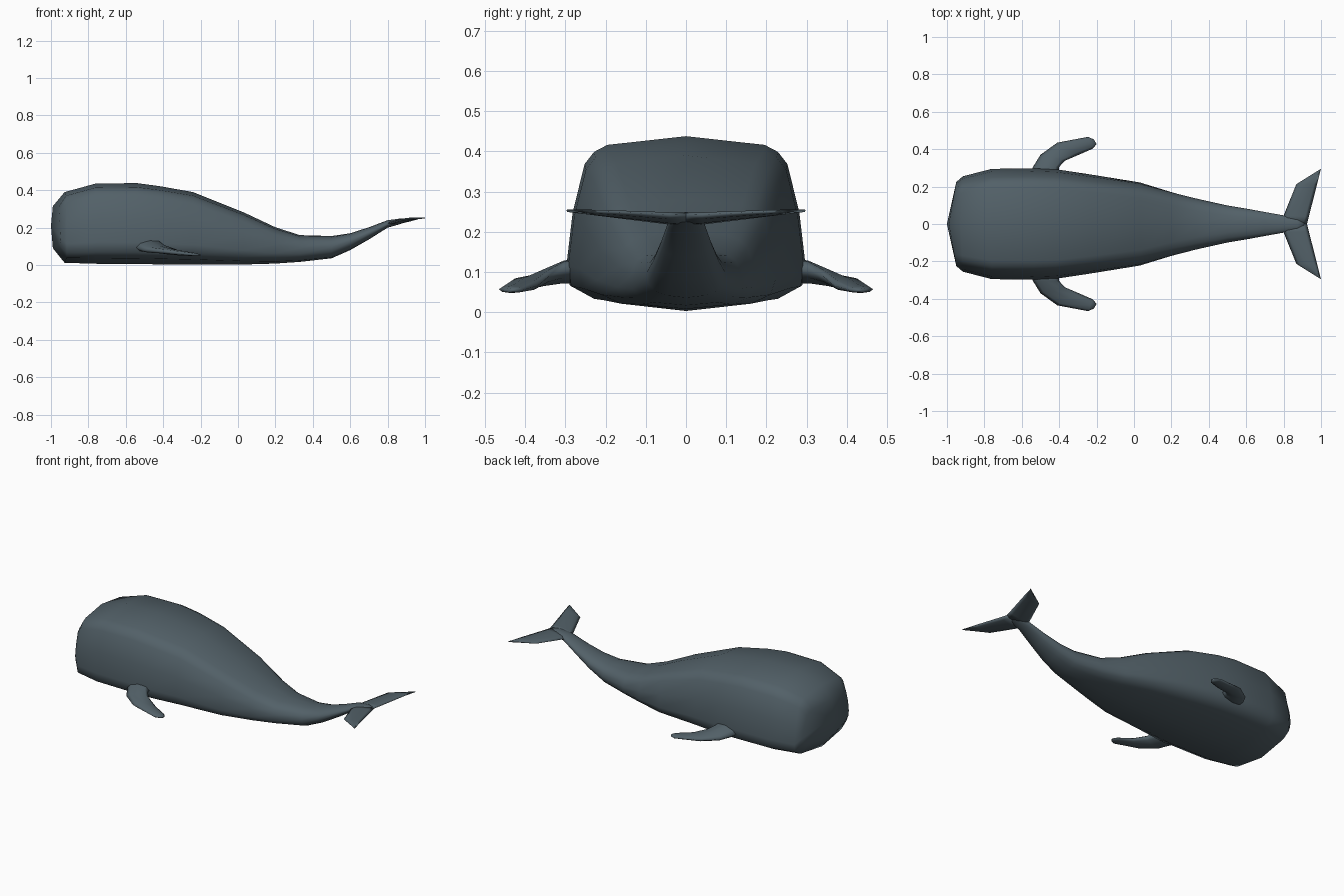
import bpy, bmesh, math
from mathutils import Vector

if "Cube" in bpy.data.objects:
    bpy.data.objects.remove(bpy.data.objects["Cube"])

skin = bpy.data.materials.new("dark slate skin")
skin.diffuse_color = (0.085, 0.118, 0.138, 1)
skin.use_nodes = True
skin.node_tree.nodes["Principled BSDF"].inputs["Base Color"].default_value = skin.diffuse_color


def loft(name, rings, mirror=False):
    """Bridge equal-sized rings, cap both ends, shade smooth."""
    bm = bmesh.new()
    vs = [[bm.verts.new(p) for p in ring] for ring in rings]
    n = len(vs[0])
    for a, b in zip(vs, vs[1:]):
        for i in range(n):
            bm.faces.new((a[i], a[(i + 1) % n], b[(i + 1) % n], b[i]))
    for ring in (vs[0], vs[-1]):
        c = sum((v.co for v in ring), Vector()) / n
        if name == "body" and ring is vs[0]:
            c = Vector((-1.0, 0, 0.21))  # blunt snout point
        tip = bm.verts.new(c)
        for i in range(n):
            bm.faces.new((ring[i], ring[(i + 1) % n], tip))
    bmesh.ops.remove_doubles(bm, verts=bm.verts, dist=1e-5)
    bmesh.ops.recalc_face_normals(bm, faces=bm.faces)
    me = bpy.data.meshes.new(name)
    bm.to_mesh(me)
    bm.free()
    me.materials.append(skin)
    for p in me.polygons:
        p.use_smooth = True
    ob = bpy.data.objects.new(name, me)
    bpy.context.collection.objects.link(ob)
    if mirror:
        ob.modifiers.new("mirror", 'MIRROR').use_axis = (False, True, False)
        ob.modifiers["mirror"].use_mirror_merge = False
    return ob


# Body: half section as (width fraction, height fraction), from top to belly
half = [(0, 1), (.66, .95), (.77, .91), (.85, .84), (.95, .56), (1, .27),
        (.975, .145), (.78, .07), (0, 0)]
section = half + [(-y, z) for y, z in half[-2:0:-1]]
# x, half width, top z, bottom z, forward bulge, roundness
stations = [(-.95, .225, .315, .09, .04, 0), (-.915, .255, .39, .012, .012, 0),
            (-.76, .295, .436, .007, 0, 0), (-.54, .297, .438, .005, 0, 0),
            (-.42, .293, .422, .004, 0, 0), (-.24, .267, .390, .003, 0, .05),
            (.03, .225, .282, .003, 0, .15), (.20, .175, .202, .008, 0, .35),
            (.33, .140, .160, .017, 0, .55), (.50, .100, .155, .036, 0, .75),
            (.60, .083, .170, .080, 0, .85), (.70, .064, .202, .137, 0, 1),
            (.80, .046, .240, .200, 0, 1), (.87, .035, .249, .220, 0, 1),
            (.91, .015, .248, .235, 0, 1)]
rings = []
for x, w, top, bot, bulge, k in stations:
    ring = []
    for i, (fy, fz) in enumerate(section):
        a = 2 * math.pi * i / len(section)
        y = fy * (1 - k) + math.sin(a) * k
        z = fz * (1 - k) + (0.5 + 0.5 * math.cos(a)) * k
        ring.append((x - bulge * (1 - abs(fy)), y * w, bot + (top - bot) * z))
    rings.append(ring)
loft("body", rings)


def blade(sections, n=8):
    """Flattened oval rings between a leading and a trailing point."""
    out = []
    for lead, trail, t in sections:
        a, b = Vector(lead), Vector(trail)
        out.append([(a + b) / 2 + (a - b) / 2 * math.cos(2 * math.pi * i / n)
                    + Vector((0, 0, t * math.sin(2 * math.pi * i / n)))
                    for i in range(n)])
    return out


# Pectoral flippers, swept back
loft("flippers", blade([
    ((-.56, .25, .100), (-.40, .25, .110), .035),
    ((-.54, .305, .092), (-.40, .305, .108), .028),
    ((-.50, .370, .080), (-.37, .338, .092), .021),
    ((-.41, .435, .074), (-.30, .368, .066), .016),
    ((-.245, .466, .057), (-.22, .403, .056), .009),
    ((-.215, .452, .054), (-.20, .428, .054), .005)]), mirror=True)

# Tail flukes
loft("tail_flukes", blade([
    ((.79, 0, .220), (.925, 0, .242), .012),
    ((.80, .045, .224), (.935, .04, .243), .012),
    ((.868, .213, .243), (.979, .213, .251), .007),
    ((.998, .294, .252), (1.0, .297, .253), .003)]), mirror=True)
